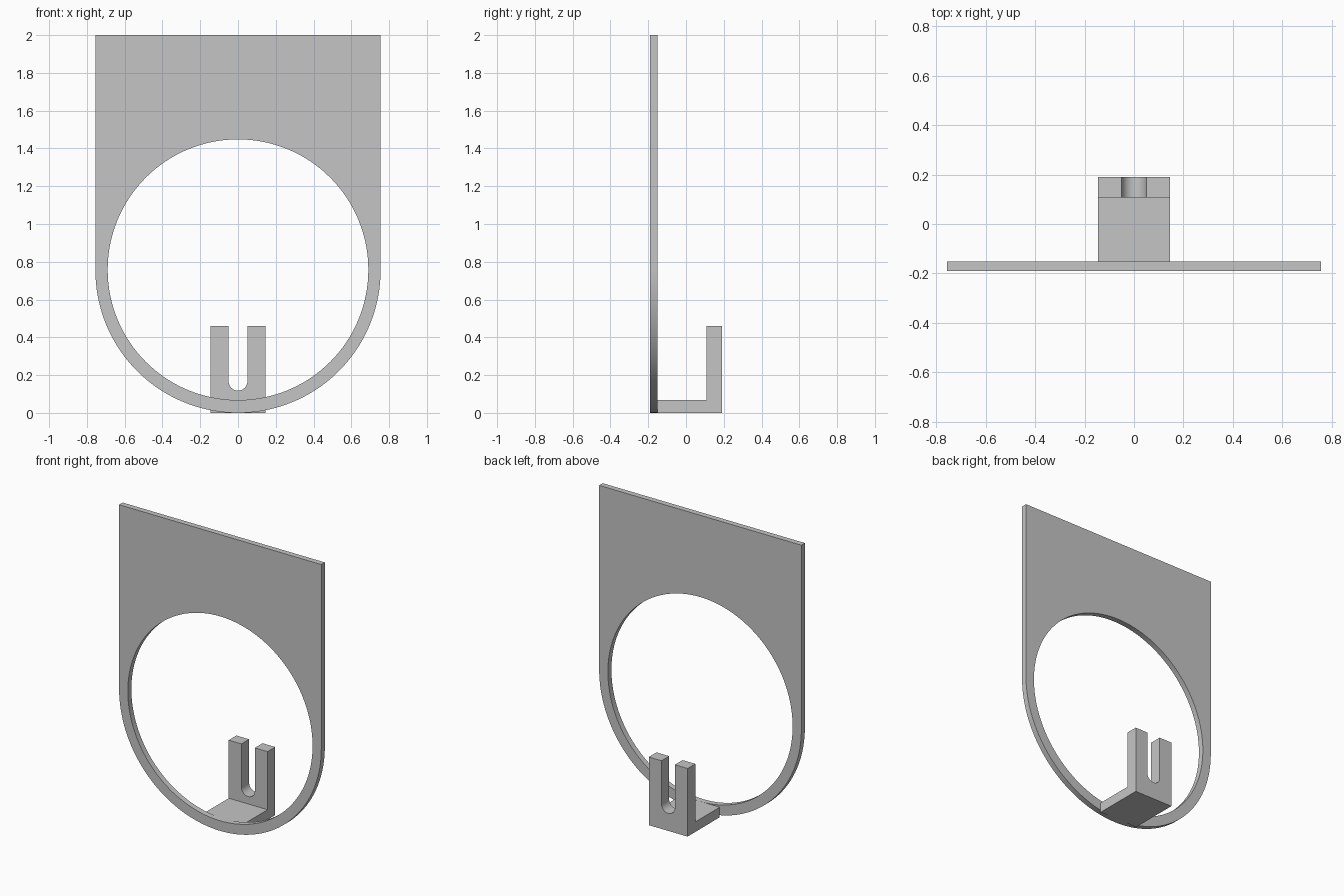
import bpy, bmesh, math
from mathutils import Vector

cube = bpy.data.objects.get("Cube")
if cube:
    bpy.data.objects.remove(cube, do_unlink=True)

grey = bpy.data.materials.new("light grey")
grey.use_nodes = True
COLOUR = (0.56, 0.56, 0.56, 1)
grey.diffuse_color = COLOUR
grey.node_tree.nodes["Principled BSDF"].inputs["Base Color"].default_value = COLOUR


def arc(cx, cz, radius, start, end, steps):
    """Points in the x-z plane along an arc, angles in degrees."""
    angles = [math.radians(start + (end - start) * i / steps) for i in range(steps + 1)]
    return [(cx + radius * math.cos(a), cz + radius * math.sin(a)) for a in angles]


def slab(name, loops, y0, y1):
    """Fill closed x-z outlines (the first is the rim, others holes) and thicken along y."""
    bm = bmesh.new()
    edges = []
    for loop in loops:
        verts = [bm.verts.new((x, y0, z)) for x, z in loop]
        edges += [bm.edges.new((v, verts[i - 1])) for i, v in enumerate(verts)]
    if len(loops) == 1:
        bm.faces.new(verts)
    else:
        bmesh.ops.triangle_fill(bm, edges=edges, use_beauty=True)
    grown = bmesh.ops.extrude_face_region(bm, geom=bm.faces[:], use_keep_orig=True)
    moved = [g for g in grown["geom"] if isinstance(g, bmesh.types.BMVert)]
    bmesh.ops.translate(bm, verts=moved, vec=Vector((0, y1 - y0, 0)))
    bmesh.ops.recalc_face_normals(bm, faces=bm.faces[:])
    mesh = bpy.data.meshes.new(name)
    bm.to_mesh(mesh)
    bm.free()
    mesh.materials.append(grey)
    obj = bpy.data.objects.new(name, mesh)
    bpy.context.collection.objects.link(obj)
    bpy.ops.object.select_all(action="DESELECT")
    obj.select_set(True)
    bpy.context.view_layer.objects.active = obj
    bpy.ops.object.shade_smooth_by_angle(angle=math.radians(30))


# Plate with a rounded bottom and a large round opening
R, HOLE, TOP = 0.755, 0.69, 2.0
FRONT, BACK = -0.19, -0.152
rim = arc(0, R, R, 180, 360, 72) + [(R, TOP), (-R, TOP)]
opening = arc(0, R + 0.003, HOLE, 0, 360, 128)[:-1]
slab("ring_plate", [rim, opening], FRONT, BACK)

# Bracket: flat foot behind the ring and a slotted upright at its rear
HALF, SLOT = 0.145, 0.05
FOOT_TOP, FORK_TOP, SLOT_Z = 0.068, 0.46, 0.168
FORK_FRONT, REAR = 0.108, 0.19

slab("bracket_foot", [[(HALF, 0), (-HALF, 0), (-HALF, FOOT_TOP), (HALF, FOOT_TOP)]],
     BACK, FORK_FRONT)
fork = [(HALF, 0), (HALF, FORK_TOP), (SLOT, FORK_TOP)]
fork += arc(0, SLOT_Z, SLOT, 0, -180, 24)
fork += [(-SLOT, FORK_TOP), (-HALF, FORK_TOP), (-HALF, 0)]
slab("slotted_upright", [fork], FORK_FRONT, REAR)
